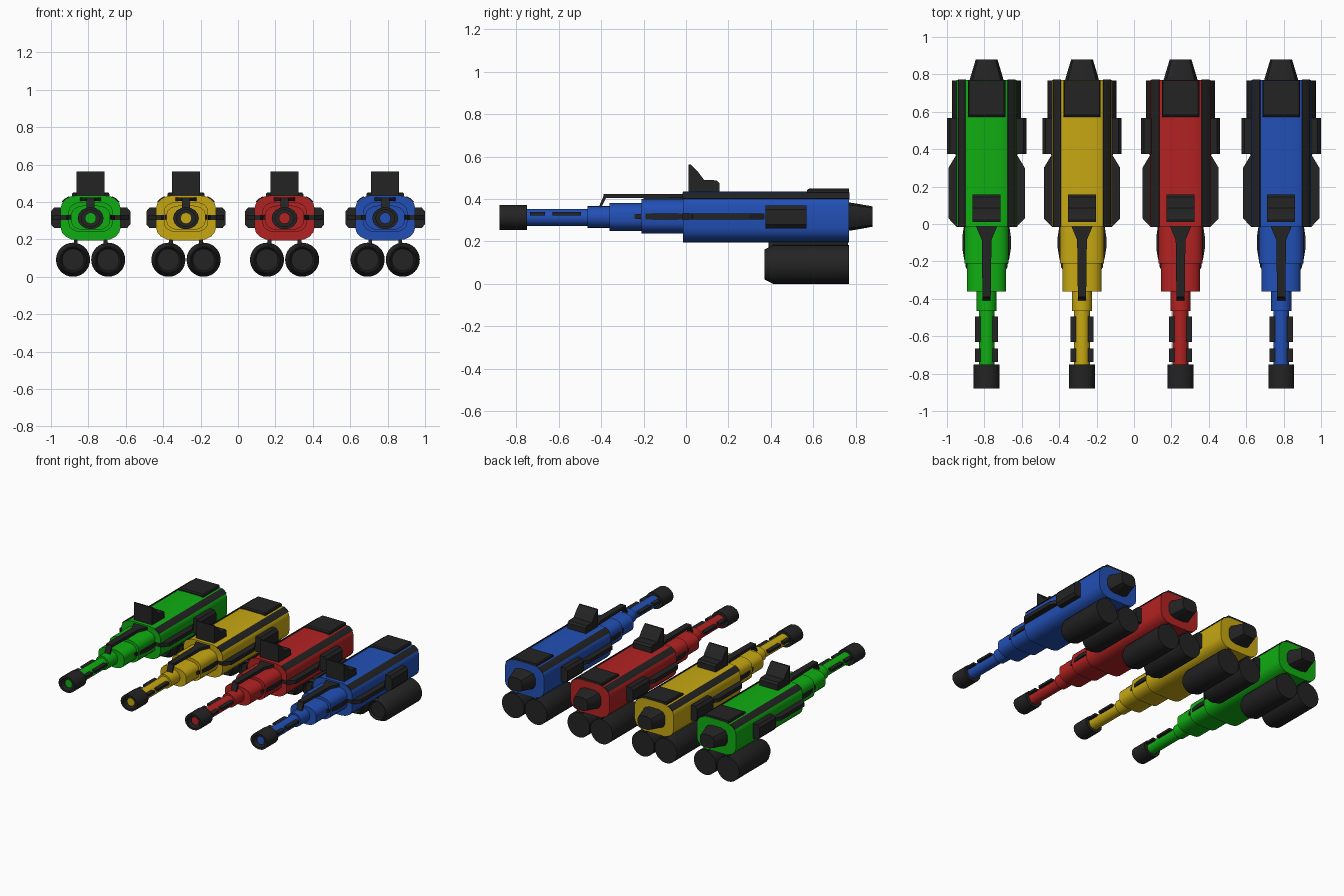
import bpy, bmesh, math
from math import sin, cos, pi

cube = bpy.data.objects.get("Cube")
if cube:
    bpy.data.objects.remove(cube, do_unlink=True)


def material(name, rgb):
    m = bpy.data.materials.new(name)
    m.use_nodes = True
    m.diffuse_color = (*rgb, 1)
    m.node_tree.nodes["Principled BSDF"].inputs["Base Color"].default_value = (*rgb, 1)
    return m


black = material("matte black", (0.017, 0.017, 0.017))
paints = [
    ("green", -0.788, material("green paint", (0.005, 0.42, 0.006))),
    ("yellow", -0.278, material("yellow paint", (0.57, 0.39, 0.006))),
    ("red", 0.249, material("red paint", (0.45, 0.016, 0.016))),
    ("blue", 0.787, material("blue paint", (0.016, 0.08, 0.47))),
]
CZ = 0.315  # height of the barrel axis


def loft(name, rings, mat, smooth=True):
    """Skin a list of equal closed rings and cap both ends."""
    bm = bmesh.new()
    loops = [[bm.verts.new(p) for p in r] for r in rings]
    n = len(loops[0])
    for a, b in zip(loops, loops[1:]):
        for i in range(n):
            j = (i + 1) % n
            bm.faces.new((a[i], a[j], b[j], b[i]))
    bm.faces.new(loops[0])
    bm.faces.new(loops[-1])
    bmesh.ops.recalc_face_normals(bm, faces=bm.faces)
    me = bpy.data.meshes.new(name)
    bm.to_mesh(me)
    bm.free()
    me.materials.append(mat)
    ob = bpy.data.objects.new(name, me)
    bpy.context.collection.objects.link(ob)
    if smooth:
        bpy.ops.object.select_all(action='DESELECT')
        ob.select_set(True)
        bpy.context.view_layer.objects.active = ob
        bpy.ops.object.shade_smooth_by_angle(angle=math.radians(32))
    return ob


def oval(x, y, z, rx, rz, n=24):
    return [(x + rx * cos(2 * pi * i / n), y, z + rz * sin(2 * pi * i / n)) for i in range(n)]


def rounded(x, y, z, hx, hz, corner=0.5, steps=4):
    """Rounded rectangle facing along y."""
    rx, rz = hx * corner, hz * corner
    pts = []
    for q, (sx, sz) in enumerate(((1, 1), (-1, 1), (-1, -1), (1, -1))):
        for k in range(steps + 1):
            a = (q + k / steps) * pi / 2
            pts.append((x + sx * (hx - rx) + rx * cos(a), y, z + sz * (hz - rz) + rz * sin(a)))
    return pts


def plan(name, outline, z0, z1, mat):
    """Extrude an xy outline upwards."""
    return loft(name, [[(x, y, z) for x, y in outline] for z in (z0, z1)], mat, False)


def side(name, outline, x0, x1, mat):
    """Extrude a yz outline across x."""
    return loft(name, [[(x, y, z) for y, z in outline] for x in (x0, x1)], mat, False)


def box(name, x0, x1, y0, y1, z0, z1, mat):
    return plan(name, [(x0, y0), (x1, y0), (x1, y1), (x0, y1)], z0, z1, mat)


for tag, cx, paint in paints:
    # Main housing and the stepped sleeves ahead of it
    loft(tag + "_body", [rounded(cx, y, CZ, 0.16, 0.12, 0.56) for y in (-0.014, 0.77)], paint)
    loft(tag + "_rear_sleeve", [rounded(cx, y, CZ + 0.004, 0.118, 0.081, 0.6) for y in (-0.21, 0)], paint)
    loft(tag + "_front_sleeve", [rounded(cx, y, CZ, 0.104, 0.066, 0.7) for y in (-0.36, -0.2)], paint)
    loft(tag + "_collar", [oval(cx, y, CZ, 0.054, 0.051) for y in (-0.465, -0.35)], paint)
    loft(tag + "_barrel", [oval(cx, y, CZ - 0.002, 0.042, 0.04) for y in (-0.76, -0.45)], paint)
    loft(tag + "_bore", [oval(cx, y, CZ - 0.002, 0.03, 0.03) for y in (-0.86, -0.75)], paint)

    # Hollow muzzle
    loft(tag + "_muzzle", [oval(cx, y, CZ - 0.002, rx, rz, 16) for y, rx, rz in (
        (-0.75, 0.069, 0.059), (-0.88, 0.069, 0.059), (-0.88, 0.05, 0.045), (-0.8, 0.05, 0.045))], black)

    # Tail cone
    loft(tag + "_tail", [rounded(cx, y, CZ + 0.002, hx, hz, 0.6, 2) for y, hx, hz in (
        (0.765, 0.092, 0.067), (0.79, 0.085, 0.064), (0.88, 0.058, 0.048))], black)

    # Rear hatch, sight and the rail on top
    loft(tag + "_hatch", [[(cx + sx * h, y, z) for sx, y in ((-1, 0.572 + d), (1, 0.572 + d), (1, 0.768), (-1, 0.768))]
                          for z, h, d in ((0.43, 0.1, 0), (0.443, 0.1, 0), (0.45, 0.094, 0.01))], black, False)
    side(tag + "_sight", [(0.012, 0.43), (0.012, 0.563), (0.022, 0.563), (0.055, 0.53), (0.085, 0.49),
                          (0.145, 0.488), (0.157, 0.475), (0.157, 0.43)], cx - 0.075, cx + 0.075, black)
    plan(tag + "_top_rail", [(cx + x, y) for x, y in (
        (-0.062, 0), (-0.026, -0.085), (-0.022, -0.39), (0.022, -0.39), (0.026, -0.085), (0.062, 0))],
        0.404, 0.424, black)
    box(tag + "_rail_spine", cx - 0.022, cx + 0.022, -0.2, 0, 0.38, 0.41, black)
    side(tag + "_rail_foot", [(-0.385, 0.424), (-0.41, 0.365), (-0.4, 0.36), (-0.375, 0.41)],
         cx - 0.022, cx + 0.022, black)

    for s, hand in ((1, "left"), (-1, "right")):
        def name(part):
            return f"{tag}_{hand}_{part}"

        # Strip along the upper shoulder
        rx, rz = 0.16 * 0.56, 0.12 * 0.56
        arc = [(a, k) for k, angles in ((0.97, (28, 45, 62)), (1.06, (62, 45, 28))) for a in angles]
        loft(name("shoulder_strip"), [[(
            cx + s * (0.16 - rx + rx * k * cos(math.radians(a))), y,
            CZ + 0.12 - rz + rz * k * sin(math.radians(a))) for a, k in arc] for y in (-0.016, 0.772)], black)

        # Thin fins along the sides
        plan(name("side_fin"), [(cx + s * x, y) for x, y in (
            (0.1, 0.37), (0.162, 0.37), (0.204, 0.3), (0.204, 0.03), (0.16, -0.016),
            (0.122, -0.016), (0.13, -0.07), (0.13, -0.13), (0.12, -0.19), (0.1, -0.21))],
            0.303, 0.331, black)
        plan(name("sleeve_fin"), [(cx + s * x, y) for x, y in (
            (0.08, -0.2), (0.114, -0.2), (0.112, -0.23), (0.1, -0.25), (0.08, -0.25))],
            0.305, 0.329, black)
        for part, y0, y1 in (("rear_barrel_rail", -0.63, -0.495), ("front_barrel_rail", -0.737, -0.665)):
            box(name(part), *sorted((cx + s * 0.03, cx + s * 0.062)), y0, y1, 0.322, 0.338, black)

        # Side pad
        loft(name("side_pad"), [[(cx + s * x, y, CZ + z) for x, z in (
            (0.14, -0.055), (0.195, -0.055), (0.212, -0.035), (0.212, 0.035), (0.195, 0.055), (0.14, 0.055))]
            for y in (0.375, 0.568)], black, False)

        # Lower pod with a recessed nose, and its hanger
        px = cx + s * 0.094
        loft(name("pod"), [oval(px, y, 0.091, r, r, 32) for y, r in (
            (0.385, 0.058), (0.37, 0.066), (0.37, 0.071), (0.41, 0.091), (0.768, 0.091))], black)
        box(name("pod_hanger"), cx + s * 0.08 - 0.01, cx + s * 0.08 + 0.01, 0.39, 0.765, 0.16, 0.215, black)
